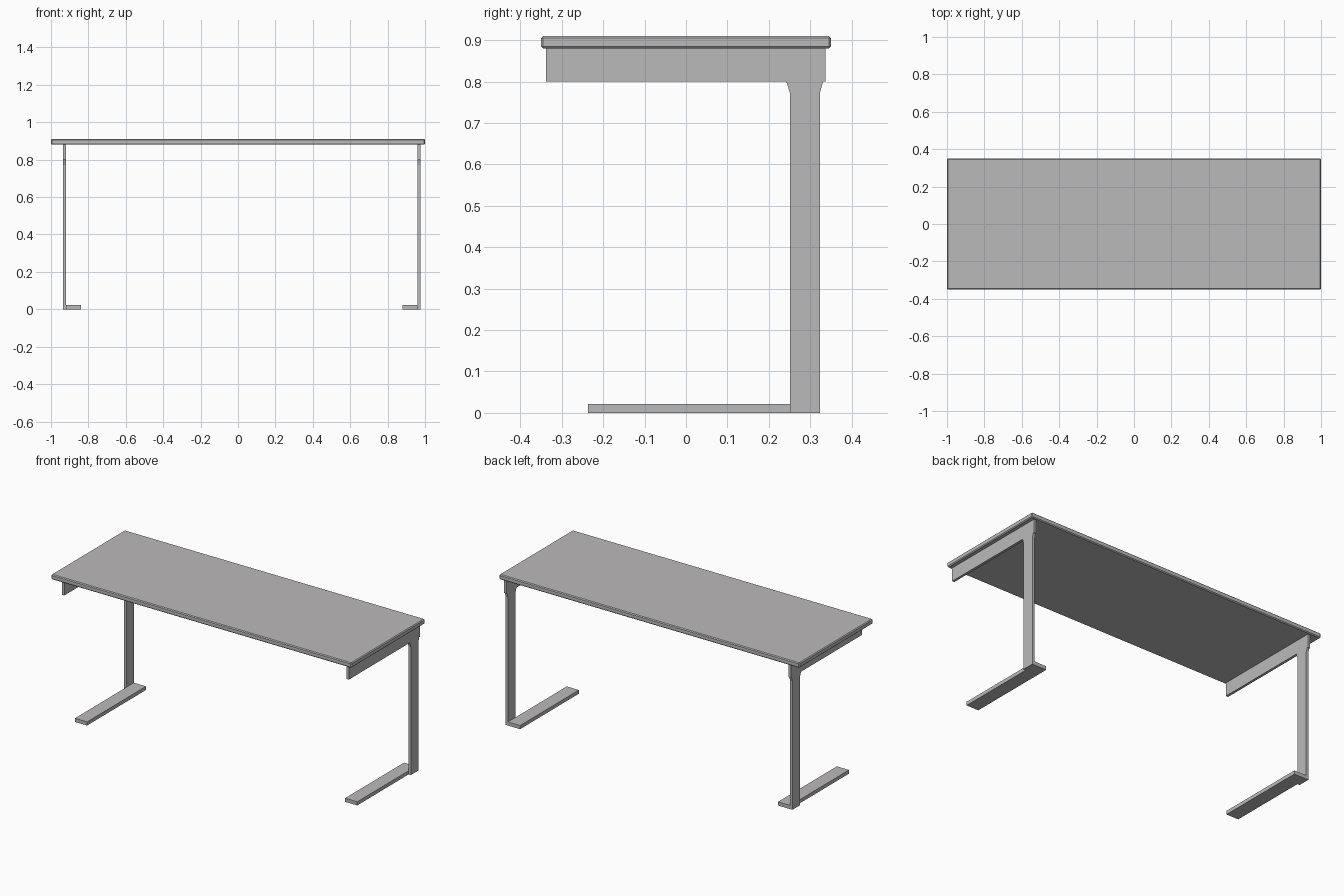
import bpy, bmesh

cube = bpy.data.objects.get("Cube")
if cube:
    bpy.data.objects.remove(cube, do_unlink=True)

grey = bpy.data.materials.new("warm grey")
grey.use_nodes = True
colour = (0.5, 0.49, 0.49, 1)
grey.diffuse_color = colour
grey.node_tree.nodes["Principled BSDF"].inputs["Base Color"].default_value = colour


def extrude_x(name, profile, x0, x1):
    """Solid made by sweeping a (y, z) outline from x0 to x1."""
    bm = bmesh.new()
    face = bm.faces.new([bm.verts.new((x0, y, z)) for y, z in profile])
    swept = bmesh.ops.extrude_face_region(bm, geom=[face])["geom"]
    moved = [v for v in swept if isinstance(v, bmesh.types.BMVert)]
    bmesh.ops.translate(bm, verts=moved, vec=(x1 - x0, 0, 0))
    bmesh.ops.recalc_face_normals(bm, faces=bm.faces)
    mesh = bpy.data.meshes.new(name)
    bm.to_mesh(mesh)
    bm.free()
    mesh.materials.append(grey)
    obj = bpy.data.objects.new(name, mesh)
    bpy.context.collection.objects.link(obj)
    return obj


def rect(y0, y1, z0, z1):
    return [(y0, z0), (y1, z0), (y1, z1), (y0, z1)]


# Table top with small chamfers along its edges
top = extrude_x("table_top", rect(-0.35, 0.35, 0.88, 0.91), -1, 1)
chamfer = top.modifiers.new("chamfer", "BEVEL")
chamfer.width = 0.005
chamfer.segments = 1

# Side frame outline: top rail and rear post joined by a small flare
frame = [(-0.338, 0.88), (-0.338, 0.8), (0.242, 0.8), (0.251, 0.772),
         (0.251, 0), (0.323, 0), (0.323, 0.772), (0.331, 0.8),
         (0.337, 0.8), (0.337, 0.88)]

# Frames and feet mirror about a line slightly left of centre
middle = 0.02
for side, s in (("right", -1), ("left", 1)):
    extrude_x(side + "_leg_frame", frame, middle + s * 0.94, middle + s * 0.955)
    extrude_x(side + "_foot", rect(-0.237, 0.323, 0, 0.022),
              middle + s * 0.859, middle + s * 0.94)
